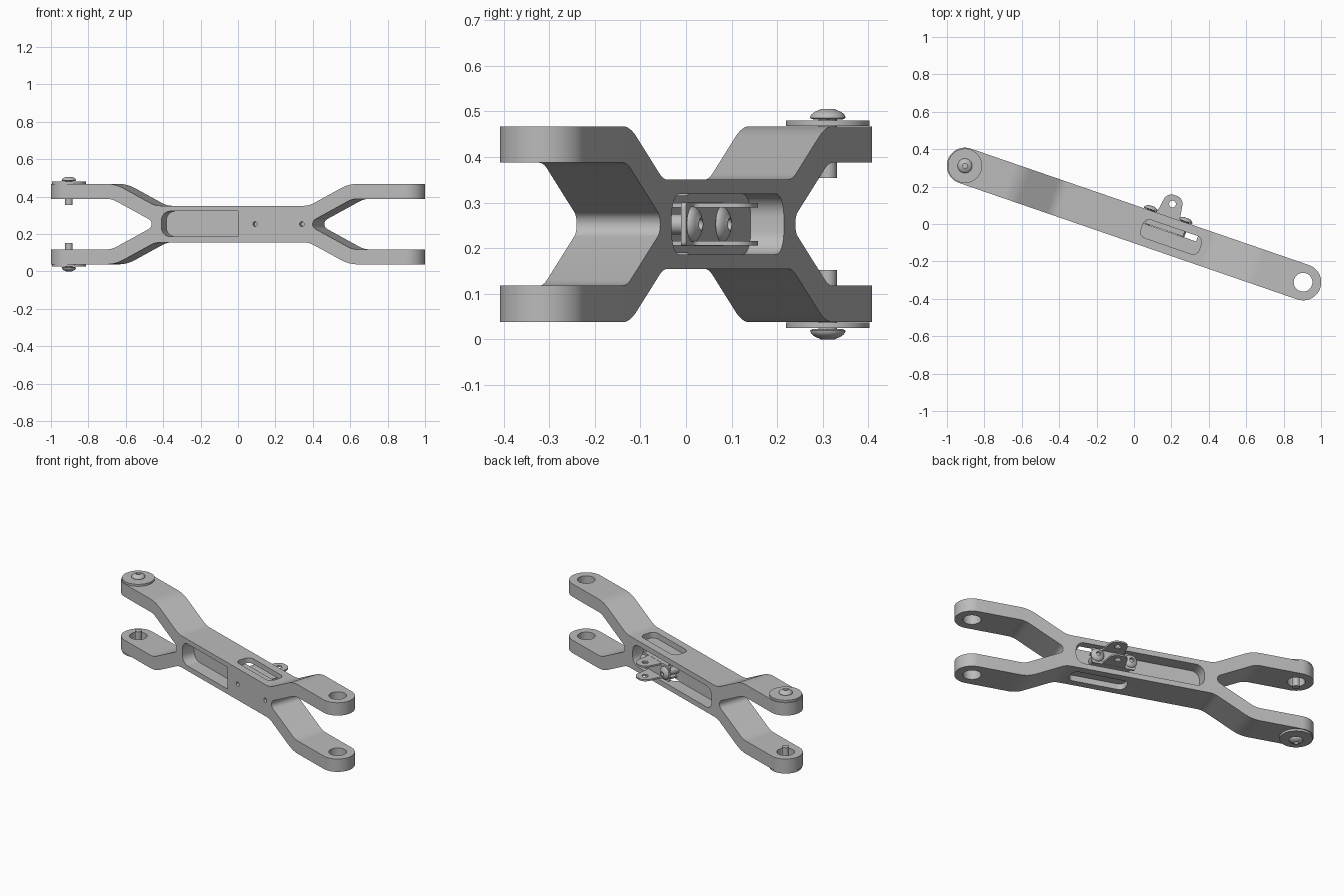
import bpy, bmesh, math
from mathutils import Matrix, Vector

cube = bpy.data.objects.get("Cube")
if cube:
    bpy.data.objects.remove(cube)

grey = bpy.data.materials.new("plain grey")
grey.use_nodes = True
grey.diffuse_color = (0.5, 0.5, 0.5, 1)
grey.node_tree.nodes["Principled BSDF"].inputs["Base Color"].default_value = (0.5, 0.5, 0.5, 1)

MID = 0.2525                                   # height of the symmetry plane
REACH, HALF = 0.956, 0.097                     # hole distance from centre, half width
BAR = Matrix.Rotation(math.radians(-19), 4, 'Z') @ Matrix.Translation((0, 0, MID))
STAND = Matrix.Rotation(math.pi / 2, 4, 'X')   # drawing plane xy -> xz, depth -> -y


def rounded(corners, steps=8):
    """Polygon outline from (x, y, fillet radius) corners."""
    out = []
    for i, (x, y, r) in enumerate(corners):
        p = Vector((x, y))
        if r == 0:
            out.append(p)
            continue
        a = (Vector(corners[i - 1][:2]) - p).normalized()
        b = (Vector(corners[(i + 1) % len(corners)][:2]) - p).normalized()
        half = a.angle(b) / 2
        c = p + (a + b).normalized() * r / math.sin(half)
        start = p + a * r / math.tan(half) - c
        end = p + b * r / math.tan(half) - c
        sweep = start.angle_signed(end)
        for k in range(steps + 1):
            out.append(c + Matrix.Rotation(-sweep * k / steps, 2) @ start)
    return out


def circle(x, y, r, n=40):
    return [Vector((x + r * math.cos(2 * math.pi * k / n), y + r * math.sin(2 * math.pi * k / n)))
            for k in range(n)]


def box_outline(x0, x1, y0, y1, r, r_right=None):
    rr = r if r_right is None else r_right
    return rounded([(x0, y0, r), (x1, y0, rr), (x1, y1, rr), (x0, y1, r)])


def finish(name, bm, matrix=Matrix()):
    bmesh.ops.recalc_face_normals(bm, faces=bm.faces)
    mesh = bpy.data.meshes.new(name)
    bm.to_mesh(mesh)
    bm.free()
    mesh.materials.append(grey)
    obj = bpy.data.objects.new(name, mesh)
    bpy.context.collection.objects.link(obj)
    obj.matrix_world = BAR @ matrix
    return obj


def prism(name, outline, low, high, turn=Matrix()):
    """Extrude an outline from low to high; turn is baked into the mesh."""
    bm = bmesh.new()
    face = bm.faces.new([bm.verts.new((p.x, p.y, low)) for p in outline])
    top = bmesh.ops.extrude_face_region(bm, geom=[face])["geom"]
    bmesh.ops.translate(bm, vec=(0, 0, high - low),
                        verts=[v for v in top if isinstance(v, bmesh.types.BMVert)])
    bm.transform(turn)
    return finish(name, bm)


def lathe(name, profile, matrix):
    bm = bmesh.new()
    verts = [bm.verts.new((r, 0, z)) for r, z in profile]
    edges = [bm.edges.new(pair) for pair in zip(verts, verts[1:])]
    bmesh.ops.spin(bm, geom=verts + edges, cent=(0, 0, 0), axis=(0, 0, 1),
                   angle=2 * math.pi, steps=32, use_merge=True)
    bmesh.ops.remove_doubles(bm, verts=bm.verts, dist=1e-5)
    return finish(name, bm, matrix)


def carve(obj, cutters):
    """Apply boolean cutters given as (object, operation), then remove them."""
    for cutter, operation in cutters:
        cutter.hide_render = True
        mod = obj.modifiers.new("cut", 'BOOLEAN')
        mod.operation, mod.solver, mod.object = operation, 'EXACT', cutter
    bpy.context.view_layer.update()
    graph = bpy.context.evaluated_depsgraph_get()
    mesh = bpy.data.meshes.new_from_object(obj.evaluated_get(graph))
    obj.modifiers.clear()
    obj.data = mesh
    for cutter, _ in cutters:
        bpy.data.objects.remove(cutter)


def smooth(obj):
    bpy.ops.object.select_all(action='DESELECT')
    obj.select_set(True)
    bpy.context.view_layer.objects.active = obj
    bpy.ops.object.shade_smooth_by_angle(angle=math.radians(30))


# Forked link arm: one quadrant of the side profile, mirrored
quad = [(0.68, 0.135, 0.12), (1.07, 0.135, 0), (1.07, 0.215, 0),
        (0.66, 0.215, 0.2), (0.435, 0.098, 0.12)]
side = [(0.42, 0, 0.03)] + quad
side += [(-x, y, r) for x, y, r in reversed(quad)] + [(-0.42, 0, 0.03)]
side += [(-x, -y, r) for x, y, r in quad] + [(x, -y, r) for x, y, r in reversed(quad)]
arm = prism("link_arm", rounded(side), -0.15, 0.15, STAND)

# Rounded fork tips and pin holes
length = REACH + HALF
plan = box_outline(-length, length, -HALF, HALF, HALF * 0.999)
plan = rounded([(-length, -HALF, HALF * .999), (length, -HALF, HALF * .999),
                (length, HALF, HALF * .999), (-length, HALF, HALF * .999)], 16)
cuts = [(prism("plan_cutter", plan, -0.4, 0.4), 'INTERSECT')]
for s in (-1, 1):
    cuts.append((prism("pin_cutter", circle(s * REACH, 0, 0.05), -0.4, 0.4), 'DIFFERENCE'))

# Rear pocket, front slot, top and bottom windows, small front holes
cuts.append((prism("rear_cutter", box_outline(-0.378, 0.378, -0.066, 0.066, 0.05),
                   -0.2, -0.02, STAND), 'DIFFERENCE'))
cuts.append((prism("slot_cutter", box_outline(-0.4, 0.034, -0.067, 0.069, 0.05, 0),
                   0.015, 0.2, STAND), 'DIFFERENCE'))
window = box_outline(0.045, 0.375, -0.052, 0.05, 0.035)
cuts.append((prism("top_cutter", window, 0.063, 0.2), 'DIFFERENCE'))
cuts.append((prism("bottom_cutter", window, -0.2, -0.063), 'DIFFERENCE'))
for x in (0.13, 0.394):
    cuts.append((prism("hole_cutter", circle(x, 0, 0.013, 20), 0.07, 0.2, STAND), 'DIFFERENCE'))
carve(arm, cuts)
smooth(arm)


def screw_profile(shank, shank_r):
    """Domed socket head sitting on z = 0 with a shank below."""
    dome = [(0.039 * math.cos(a), 0.003 + 0.02 * math.sin(a))
            for a in [math.radians(12 * k) for k in range(6)]]
    return ([(0, -shank), (shank_r, -shank), (shank_r, 0), (0.032, 0)] + dome +
            [(0.016, 0.0225), (0.013, 0.0225), (0.013, 0.008), (0, 0.008)])


# Pin bolts and washers on the left fork, above and below
for label, flip in (("top", 0), ("bottom", math.pi)):
    place = Matrix.Translation((-REACH, 0, 0)) @ Matrix.Rotation(flip, 4, 'X')
    washer = [(0, 0.2155), (0.092, 0.2155), (0.092, 0.228), (0, 0.228)]
    smooth(lathe(label + "_washer", washer, place))
    smooth(lathe(label + "_bolt", screw_profile(0.129, 0.02),
                 place @ Matrix.Translation((0, 0, 0.23))))

# Bracket in the rear pocket: base plate and two pierced lugs
smooth(prism("bracket_base", box_outline(0.03, 0.285, -0.048, 0.048, 0.01),
             -0.098, -0.086, STAND))
tab = rounded([(0.055, 0.022, 0), (0.27, 0.022, 0), (0.27, 0.098, 0), (0.225, 0.098, 0.015),
               (0.206, 0.217, 0.045), (0.114, 0.217, 0.045), (0.095, 0.098, 0.015),
               (0.055, 0.098, 0)])
for label, z in (("upper", 0.037), ("lower", -0.047)):
    lug = prism(label + "_lug", tab, z, z + 0.01)
    carve(lug, [(prism("lug_cutter", circle(0.16, 0.168, 0.018, 24), -0.1, 0.1), 'DIFFERENCE')])
    smooth(lug)

# Bracket screws
for label, x in (("inner", 0.06), ("outer", 0.255)):
    place = Matrix.Translation((x, 0.1, 0)) @ Matrix.Rotation(-math.pi / 2, 4, 'X')
    smooth(lathe(label + "_screw", screw_profile(0.082, 0.022), place))
